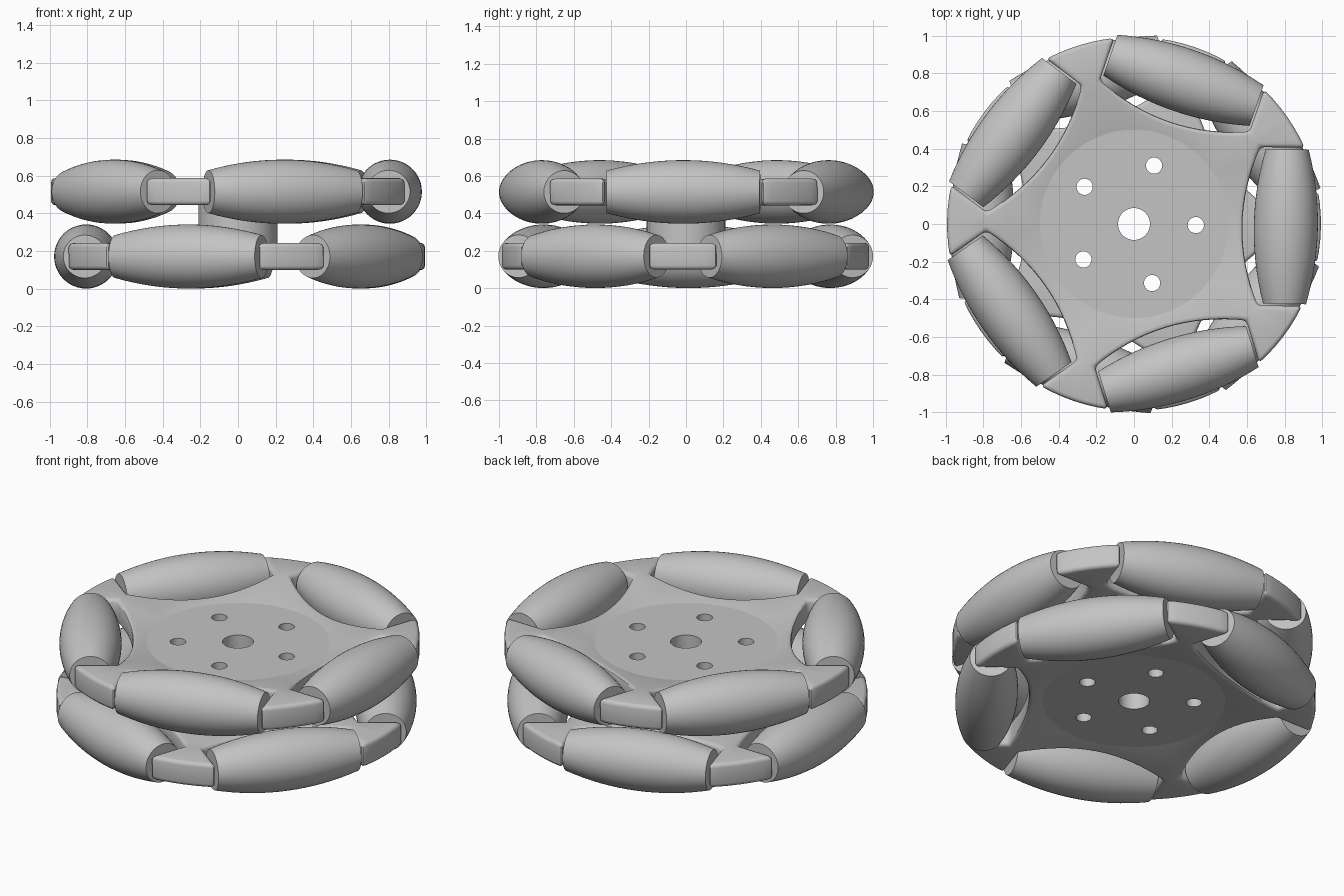
import bpy, bmesh
from math import sin, cos, pi, sqrt, radians, atan2, hypot

if "Cube" in bpy.data.objects:
    bpy.data.objects.remove(bpy.data.objects["Cube"])

grey = bpy.data.materials.new("plain grey")
grey.use_nodes = True
grey.diffuse_color = (0.55, 0.55, 0.55, 1)
grey.node_tree.nodes["Principled BSDF"].inputs["Base Color"].default_value = (0.55, 0.55, 0.55, 1)

COUNT = 5
STEP = 2 * pi / COUNT
TURN = radians(-1)              # small turn of the whole wheel
ARM_HALF = 0.072                # half thickness of the arms
DISC_FACE = 0.012               # height of the sunken outer disc above mid plane
DISC_R, NECK_R, RIM_R = 0.5, 0.78, 0.992
POCKET = 0.42                   # half length of a roller pocket
ROLLER_R, ROLLER_END, ROLLER_HALF, ROLLER_POS = 0.17, 0.114, 0.41, 0.806


def add(name, mesh):
    ob = bpy.data.objects.new(name, mesh)
    bpy.context.collection.objects.link(ob)
    return ob


def finish(ob, angle=30):
    ob.data.materials.clear()
    ob.data.materials.append(grey)
    bpy.ops.object.select_all(action='DESELECT')
    ob.select_set(True)
    bpy.context.view_layer.objects.active = ob
    bpy.ops.object.shade_smooth_by_angle(angle=radians(angle))


def apply_all(ob):
    bpy.context.view_layer.objects.active = ob
    for name in [m.name for m in ob.modifiers]:
        bpy.ops.object.modifier_apply(modifier=name)


def lathe(name, profile, sides, closed=False):
    """Spin (radius, height) points round z; open profiles get flat caps."""
    bm = bmesh.new()
    rings = [[bm.verts.new((r * cos(2 * pi * i / sides), r * sin(2 * pi * i / sides), h))
              for i in range(sides)] for r, h in profile]
    pairs = list(zip(rings, rings[1:]))
    if closed:
        pairs.append((rings[-1], rings[0]))
    else:
        bm.faces.new(rings[0])
        bm.faces.new(rings[-1])
    for a, b in pairs:
        for i in range(sides):
            j = (i + 1) % sides
            bm.faces.new((a[i], a[j], b[j], b[i]))
    bmesh.ops.recalc_face_normals(bm, faces=bm.faces)
    mesh = bpy.data.meshes.new(name)
    bm.to_mesh(mesh)
    bm.free()
    return mesh


def outline(turn):
    """Star outline: curved roller pockets joined by flared arm ends."""
    pts = []
    tip_x = sqrt(RIM_R ** 2 - POCKET ** 2)
    tip = atan2(POCKET, tip_x)
    for k in range(COUNT):
        a = turn + k * STEP
        local = [(tip_x, -POCKET)]
        for i in range(17):
            y = POCKET * (i / 8 - 1)
            local.append((0.575 + 0.5 * y * y, y))
        local.append((tip_x, POCKET))
        for i in range(1, 6):
            t = tip + (STEP - 2 * tip) * i / 6
            local.append((RIM_R * cos(t), RIM_R * sin(t)))
        pts += [(x * cos(a) - y * sin(a), x * sin(a) + y * cos(a)) for x, y in local]
    return pts


def loop(bm, pts):
    vs = [bm.verts.new((x, y, 0)) for x, y in pts]
    return vs, [bm.edges.new((vs[i - 1], vs[i])) for i in range(len(vs))]


def make_plate(name, z, turn, outer_side):
    # flat star with a separate round centre
    bm = bmesh.new()
    _, outer = loop(bm, outline(turn))
    ring, inner = loop(bm, [(DISC_R * cos(2 * pi * i / 80), DISC_R * sin(2 * pi * i / 80))
                            for i in range(80)])
    bmesh.ops.triangle_fill(bm, edges=outer + inner, use_beauty=True, normal=(0, 0, 1))
    if all(len(e.link_faces) == 1 for e in inner):
        bm.faces.new(ring)
    bmesh.ops.recalc_face_normals(bm, faces=bm.faces)
    mesh = bpy.data.meshes.new(name)
    bm.to_mesh(mesh)
    bm.free()
    ob = add(name, mesh)
    solid = ob.modifiers.new("thickness", 'SOLIDIFY')
    solid.thickness, solid.offset = 2 * ARM_HALF, 0
    bev = ob.modifiers.new("soft edges", 'BEVEL')
    bev.width, bev.segments = 0.023, 3
    bev.limit_method, bev.angle_limit = 'ANGLE', radians(40)
    apply_all(ob)
    # dish the outer face toward the sunken centre, keep the inner face flat
    flat = -outer_side * ARM_HALF
    thin = (ARM_HALF + DISC_FACE) / (2 * ARM_HALF)
    for v in ob.data.vertices:
        t = (hypot(v.co.x, v.co.y) - DISC_R) / (NECK_R - DISC_R)
        t = min(max(t, 0), 1)
        v.co.z = flat + (v.co.z - flat) * (thin + (1 - thin) * t)
    # axle hole and bolt holes
    spots = [(0, 0, 0.085)] + [(0.328 * cos(TURN + k * STEP), 0.328 * sin(TURN + k * STEP), 0.043)
                               for k in range(COUNT)]
    cutters = []
    for x, y, r in spots:
        cut = add("hole_cutter", lathe("hole_cutter", [(r, -0.2), (r, 0.2)], 32))
        cut.location = (x, y, 0)
        cut.hide_render = True
        mod = ob.modifiers.new("hole", 'BOOLEAN')
        mod.object, mod.operation, mod.solver = cut, 'DIFFERENCE', 'EXACT'
        cutters.append(cut)
    bpy.context.view_layer.update()
    apply_all(ob)
    for cut in cutters:
        bpy.data.objects.remove(cut)
    finish(ob, 35)
    # keep the rim of the round centre crisp
    bm = bmesh.new()
    bm.from_mesh(ob.data)
    for e in bm.edges:
        if all(abs(hypot(v.co.x, v.co.y) - DISC_R) < 0.002 for v in e.verts):
            e.smooth = False
    bm.to_mesh(ob.data)
    bm.free()
    ob.location.z = z


# barrel roller profile
barrel = [(ROLLER_R - (ROLLER_R - ROLLER_END) * (i / 8) ** 2, ROLLER_HALF * i / 8)
          for i in range(-8, 9)]
roller_mesh = lathe("roller", barrel, 48)

for layer, z, turn, side in (("upper", 0.515, TURN, 1), ("lower", 0.171, TURN + STEP / 2, -1)):
    make_plate(layer + "_plate", z, turn, side)
    for k in range(COUNT):
        a = turn + k * STEP
        roller = add(f"{layer}_roller_{k + 1}", roller_mesh)
        roller.location = (ROLLER_POS * cos(a), ROLLER_POS * sin(a), z)
        roller.rotation_euler = (pi / 2, 0, a)
        finish(roller)

# hollow spacer between the plates
tube = [(0.085, 0.24), (0.21, 0.24), (0.21, 0.446), (0.085, 0.446)]
finish(add("spacer", lathe("spacer", tube, 64, closed=True)))
